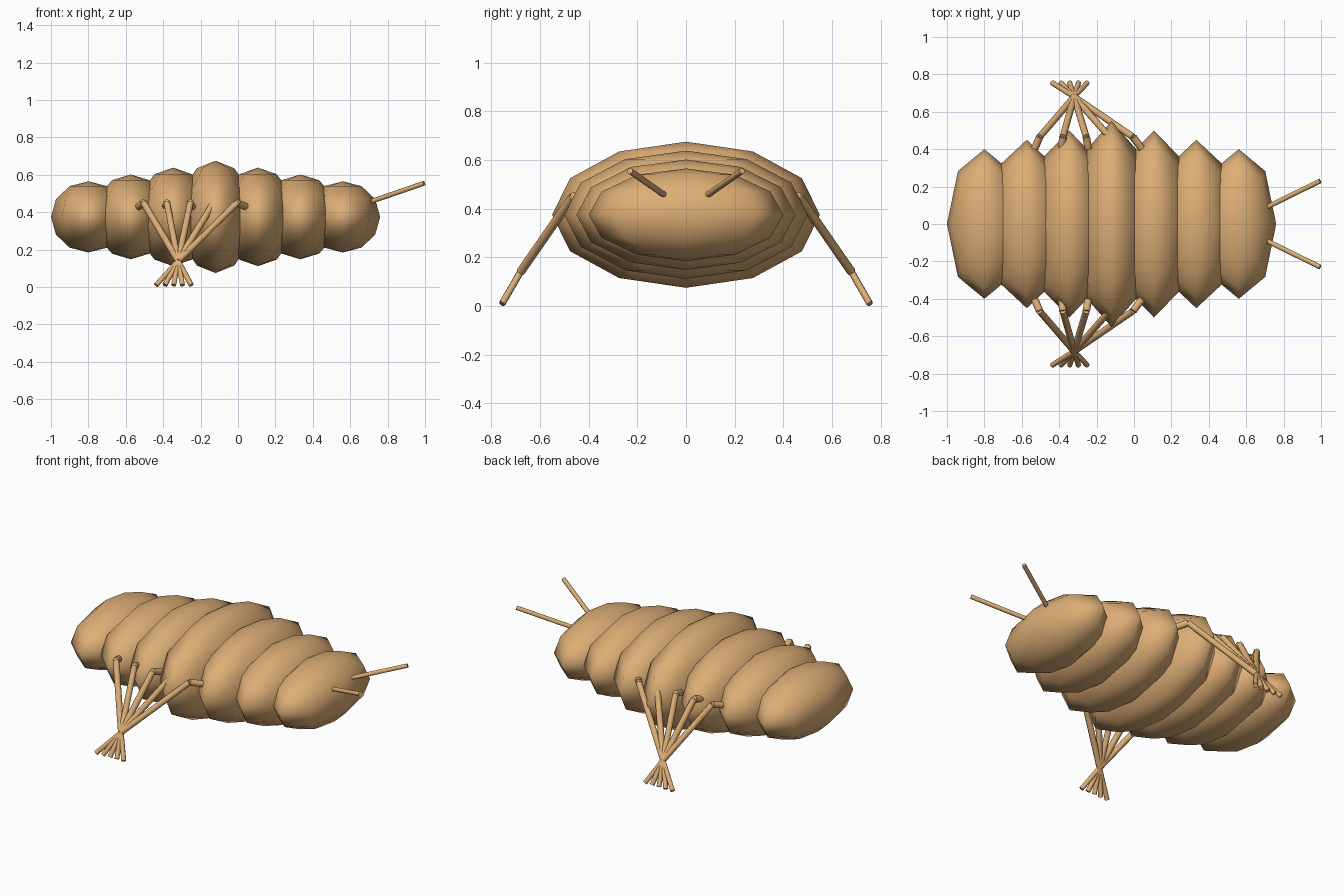
import bpy
from mathutils import Vector

cube = bpy.data.objects.get("Cube")
if cube:
    bpy.data.objects.remove(cube)

tan = bpy.data.materials.new("tan shell")
tan.use_nodes = True
tan.diffuse_color = (0.72, 0.42, 0.18, 1)
tan.node_tree.nodes["Principled BSDF"].inputs["Base Color"].default_value = tan.diffuse_color


def finish(name):
    obj = bpy.context.object
    obj.name = name
    obj.data.materials.append(tan)
    return obj


def rod(name, start, end, radius):
    """Straight eight-sided rod between two points."""
    start, end = Vector(start), Vector(end)
    axis = end - start
    bpy.ops.mesh.primitive_cylinder_add(vertices=8, radius=radius, depth=axis.length,
                                        location=(start + end) / 2)
    obj = finish(name)
    obj.rotation_euler = axis.to_track_quat('Z', 'Y').to_euler()
    bpy.ops.object.shade_smooth_by_angle(angle=0.9)


# Body: a row of flattened low-poly spheres, largest in the middle
for i in range(7):
    size = 3 - abs(i - 3)
    bpy.ops.mesh.primitive_uv_sphere_add(segments=8, ring_count=6, radius=1,
                                         location=(-0.8 + 0.2267 * i, 0, 0.375))
    segment = finish(f"body_segment_{i + 1}")
    segment.scale = (0.2, 0.4 + 0.05 * size, 0.19 + 0.0367 * size)
    bpy.ops.object.shade_smooth()

for side, label in ((1, "right"), (-1, "left")):
    # Legs: short hip, long upper leg, lower leg; all meet at one knee point
    knee = (-0.32, 0.68 * side, 0.14)
    for i in range(5):
        hip = (-0.53 + 0.1425 * i, 0.405 * side, 0.43)
        joint = (-0.505 + 0.125 * i, 0.465 * side, 0.45)
        foot = (-0.25 - 0.047 * i, 0.755 * side, 0.01)
        rod(f"hip_{label}_{i + 1}", hip, joint, 0.02)
        rod(f"upper_leg_{label}_{i + 1}", joint, knee, 0.018)
        rod(f"lower_leg_{label}_{i + 1}", knee, foot, 0.014)
    # Antenna
    rod(f"antenna_{label}", (0.69, 0.08 * side, 0.45), (0.995, 0.23 * side, 0.555), 0.013)
